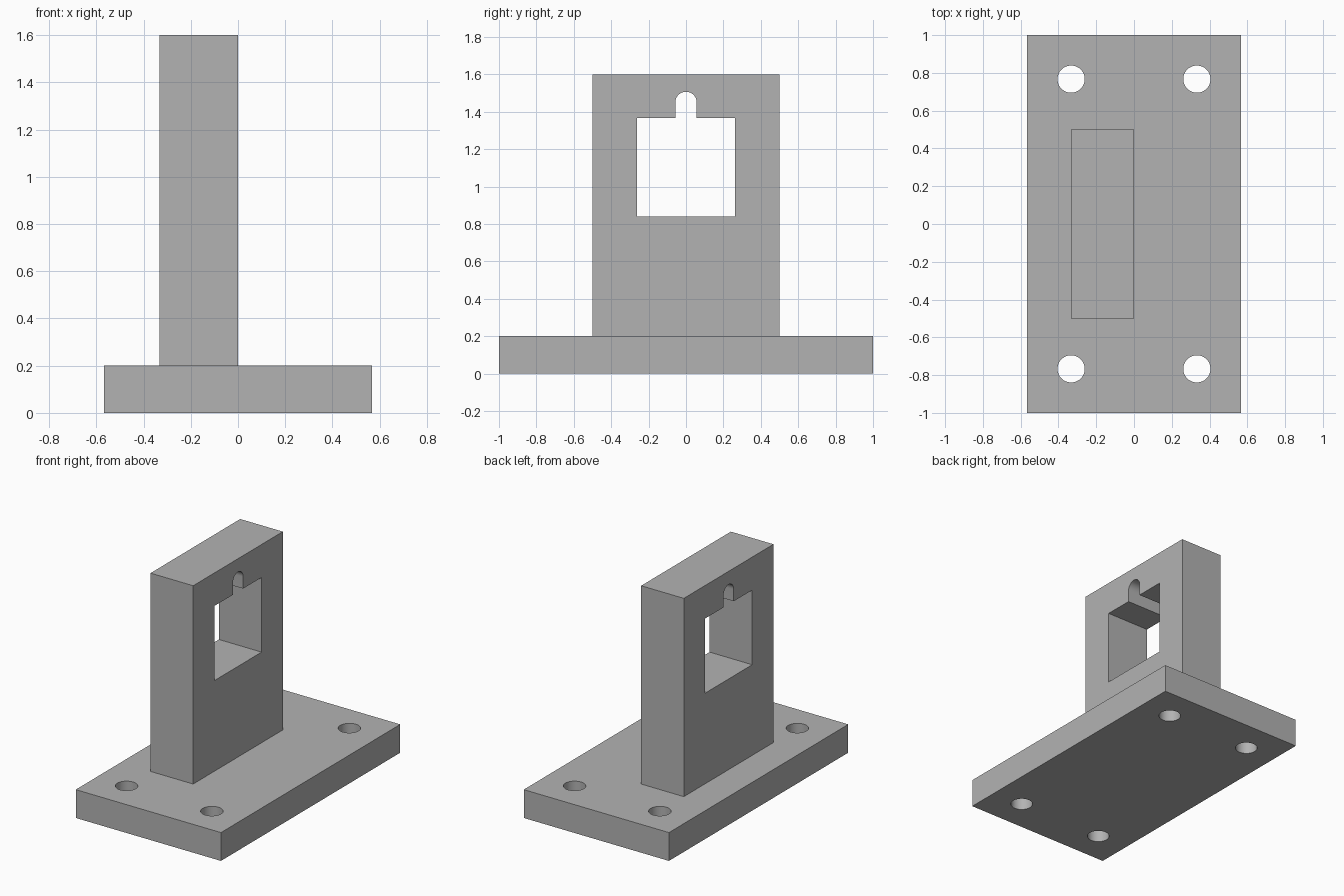
import bpy, bmesh
from math import pi, cos, sin, radians
from mathutils import Matrix

cube = bpy.data.objects.get("Cube")
if cube:
    bpy.data.objects.remove(cube, do_unlink=True)

GREY = (0.45, 0.45, 0.45, 1)
material = bpy.data.materials.new("plain_grey")
material.use_nodes = True
material.diffuse_color = GREY
material.node_tree.nodes["Principled BSDF"].inputs["Base Color"].default_value = GREY


def rect(u0, u1, v0, v1):
    return [(u0, v0), (u1, v0), (u1, v1), (u0, v1)]


def arc(u, v, r, start, end, steps):
    angles = [start + (end - start) * i / steps for i in range(steps + 1)]
    return [(u + r * cos(a), v + r * sin(a)) for a in angles]


def slab(name, outlines, thickness, matrix):
    """Extrude a flat outline with holes, then place it with the matrix."""
    curve = bpy.data.curves.new(name + "_outline", "CURVE")
    curve.dimensions = "2D"
    curve.fill_mode = "BOTH"
    curve.extrude = thickness / 2
    for points in outlines:
        spline = curve.splines.new("POLY")
        spline.points.add(len(points) - 1)
        for point, (u, v) in zip(spline.points, points):
            point.co = (u, v, 0, 1)
        spline.use_cyclic_u = True
    source = bpy.data.objects.new(name + "_outline", curve)
    bpy.context.collection.objects.link(source)
    bpy.context.view_layer.update()
    depsgraph = bpy.context.evaluated_depsgraph_get()
    mesh = bpy.data.meshes.new_from_object(source.evaluated_get(depsgraph))
    bpy.data.objects.remove(source, do_unlink=True)
    bpy.data.curves.remove(curve)

    bm = bmesh.new()
    bm.from_mesh(mesh)
    bmesh.ops.remove_doubles(bm, verts=bm.verts, dist=0.0001)
    bm.transform(matrix)
    bmesh.ops.recalc_face_normals(bm, faces=bm.faces)
    bm.to_mesh(mesh)
    bm.free()
    mesh.name = name
    mesh.materials.clear()
    mesh.materials.append(material)
    obj = bpy.data.objects.new(name, mesh)
    bpy.context.collection.objects.link(obj)
    bpy.ops.object.select_all(action="DESELECT")
    obj.select_set(True)
    bpy.context.view_layer.objects.active = obj
    bpy.ops.object.shade_smooth_by_angle(angle=radians(30))
    return obj


# Base plate with four bolt holes
BASE_TOP = 0.2
bolt_holes = [arc(x, y, 0.072, 0, 2 * pi, 48)[:-1]
              for x in (-0.333, 0.333) for y in (-0.767, 0.767)]
slab("base_plate", [rect(-0.567, 0.567, -1, 1)] + bolt_holes, BASE_TOP,
     Matrix.Translation((0, 0, BASE_TOP / 2)))

# Upright wall with a square window and a round-topped slot above it
WALL = 0.333
HALF, SILL, HEAD = 0.263, 0.84, 1.367
SLOT = 0.057
window = ([(-HALF, SILL), (HALF, SILL), (HALF, HEAD), (SLOT, HEAD)]
          + arc(0, 1.45, SLOT, 0, pi, 24)
          + [(-SLOT, HEAD), (-HALF, HEAD)])
# The outline's u, v and depth axes become y, z and x
upright = Matrix(((0, 0, 1, -WALL / 2), (1, 0, 0, 0), (0, 1, 0, 0), (0, 0, 0, 1)))
slab("upright_wall", [rect(-0.5, 0.5, BASE_TOP, 1.6), window], WALL, upright)
